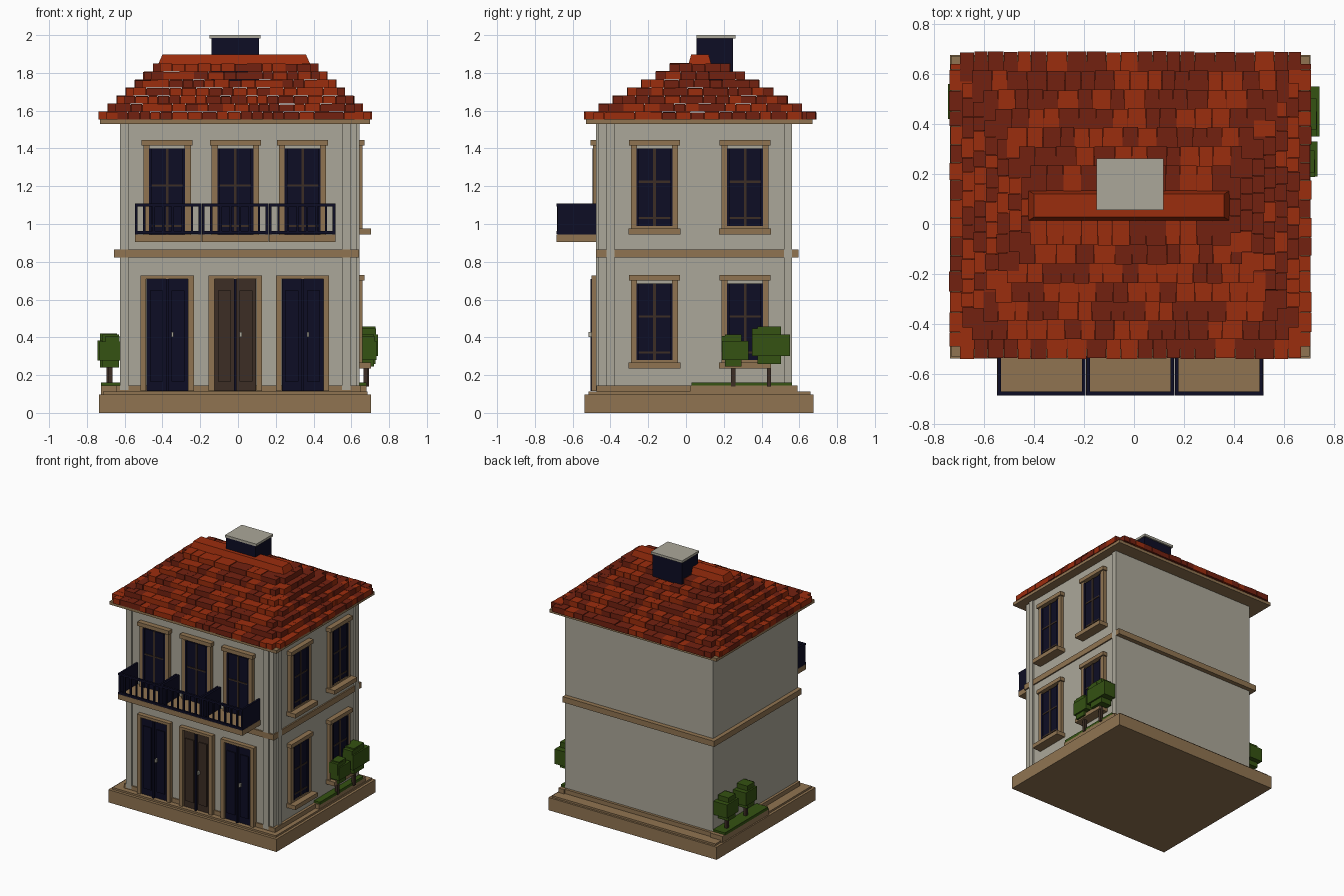
import bpy
import bmesh
import random
from mathutils import Vector

random.seed(4)
if "Cube" in bpy.data.objects:
    bpy.data.objects.remove(bpy.data.objects["Cube"], do_unlink=True)


def material(name, *rgb):
    mat = bpy.data.materials.new(name)
    mat.use_nodes = True
    mat.diffuse_color = (*rgb, 1)
    mat.node_tree.nodes["Principled BSDF"].inputs["Base Color"].default_value = (*rgb, 1)
    return mat


STONE = material("pale plaster", .41, .39, .32)
TAN = material("tan stone", .28, .175, .083)
NAVY = material("dark navy", .004, .004, .018)
BROWN = material("dark brown wood", .045, .027, .018)
RED = material("bright roof red", .33, .026, .004)
RUST = material("dark roof red", .17, .015, .005)
GREEN = material("leaf green", .035, .085, .006)


class Part:
    """Collects boxes into one named object."""

    def __init__(self, name, *mats):
        self.name, self.mats, self.bm = name, mats, bmesh.new()

    def box(self, x, y, z, slot=0):
        lo, hi = Vector((x[0], y[0], z[0])), Vector((x[1], y[1], z[1]))
        verts = bmesh.ops.create_cube(self.bm, size=1)["verts"]
        for v in verts:
            v.co = (lo + hi) / 2 + v.co * (hi - lo)
        for face in {f for v in verts for f in v.link_faces}:
            face.material_index = slot
        return verts

    def finish(self):
        mesh = bpy.data.meshes.new(self.name)
        self.bm.to_mesh(mesh)
        self.bm.free()
        for mat in self.mats:
            mesh.materials.append(mat)
        obj = bpy.data.objects.new(self.name, mesh)
        bpy.context.collection.objects.link(obj)
        return obj


def solid(name, mat, x, y, z):
    part = Part(name, mat)
    part.box(x, y, z)
    return part.finish()


def span(centre, width):
    return centre - width / 2, centre + width / 2


# Wall limits shared by everything attached to the house
LEFT, RIGHT, FRONT, BACK = -.625, .63, -.465, .56
EAVE = 1.53

# Base, plinths, walls, belt and eave board
solid("base_slab", TAN, (-.735, .705), (-.537, .675), (0, .098))
solid("base_step", TAN, (-.715, .685), (-.515, .66), (.09, .112))
solid("wall_plinth", TAN, (LEFT - .02, RIGHT + .02), (FRONT - .01, BACK + .02), (.1, .145))
solid("walls", STONE, (LEFT, RIGHT), (FRONT, BACK), (.1, EAVE))
solid("belt_course", TAN, (LEFT - .032, RIGHT + .01), (FRONT - .012, BACK + .035), (.822, .866))
solid("eave_board", TAN, (-.73, .7), (-.53, .67), (EAVE, EAVE + .025))

# Pilasters on the front and the right wall
pilasters = Part("pilasters", STONE)
for x in (LEFT + .023, .572):
    pilasters.box(span(x, .045), (FRONT - .012, FRONT), (.12, EAVE))
for y in (FRONT + .065, BACK - .02):
    pilasters.box((RIGHT, RIGHT + .012), span(y, .043), (.145, EAVE))
pilasters.finish()


def front_wall(u, d, z):
    return u, (FRONT - d[1], FRONT - d[0]), z


def side_wall(u, d, z):
    return (RIGHT + d[0], RIGHT + d[1]), u, z


# Windows: frame, glass, glazing bars and optional sill
def window(name, wall, centre, low, high, sill):
    part = Part(name, TAN, NAVY, BROWN)

    def add(u, d, z, slot=0):
        part.box(*wall(u, d, z), slot)

    for side in (-1, 1):
        add(span(centre + side * .109, .032), (0, .028), (low, high + .02))
    add(span(centre, .27), (0, .04), (high + .015, high + .045))
    add(span(centre, .19), (0, .022), (low, high), 1)
    for u in (centre - .088, centre + .088):
        add(span(u, .014), (0, .03), (low, high), 1)
    add(span(centre, .014), (0, .027), (low, high), 2)
    for share in (.1, .57):
        add(span(centre, .18), (0, .026), span(low + (high - low) * share, .011), 2)
    if sill:
        add(span(centre, .275), (0, .075), (low - .045, low - .013))
        add(span(centre, .25), (0, .028), (low - .02, low))
    part.finish()


BAYS = {"left": -.375, "middle": -.014, "right": .342}
for bay, x in BAYS.items():
    window("upper_window_" + bay, front_wall, x, .945, 1.4, False)
for spot, y in {"front": -.167, "rear": .313}.items():
    window("side_lower_window_" + spot, side_wall, y, .28, .685, True)
    window("side_upper_window_" + spot, side_wall, y, .99, 1.4, True)


# Double doors with frame, leaves, panels and a handle
def door(name, x, leaf, gap):
    part = Part(name, TAN, leaf, gap, STONE)

    def add(u, d, z, slot):
        part.box(*front_wall(u, d, z), slot)

    bottom, top = .115, .708
    for side in (-1, 1):
        add(span(x + side * .126, .03), (0, .035), (bottom, top + .02), 0)
        add(span(x + side * .057, .105), (0, .022), (bottom, top), 1)
        add(span(x + side * .057, .07), (0, .03), (bottom + .05, top - .06), 1)
    add(span(x, .28), (0, .035), (top, top + .02), 0)
    add(span(x, .014), (0, .04), (bottom, top), 2)
    add(span(x + .028, .012), (.03, .05), span(.415, .026), 3)
    part.finish()


for bay, x in BAYS.items():
    middle = bay == "middle"
    door("door_" + bay, x, BROWN if middle else NAVY, NAVY)

# Three balconies with solid end panels and open front railings
WIDTH, OUT = .353, -.685
for bay, x in zip(BAYS, (-.37, -.015, .34)):
    solid("balcony_floor_" + bay, TAN, span(x, WIDTH), (OUT, FRONT), (.905, .945))
    rail = Part("balcony_railing_" + bay, NAVY)
    for side in (-1, 1):
        rail.box(span(x + side * (WIDTH / 2 - .008), .014), (OUT + .005, FRONT), (.94, 1.108))
    for z in (.954, 1.1):
        rail.box(span(x, WIDTH), (OUT, OUT + .016), span(z, .016))
    for i in range(1, 7):
        rail.box(span(x + (i / 7 - .5) * WIDTH, .012), (OUT + .002, OUT + .014), (.95, 1.1))
    rail.finish()

# Roof: stepped core covered by rows of tiles
ROWS, RISE = 7, .0425
core = Part("roof_core", RUST)
tiles = Part("roof_tiles", RED, RUST)


def cuts(start, end):
    """Splits a row into tiles of uneven width."""
    points = [start]
    while points[-1] < end - .1:
        points.append(points[-1] + random.uniform(.05, .085))
    points.append(end)
    return zip(points, points[1:])


for row in range(ROWS):
    x0, x1 = -.738 + .047 * row, .71 - .047 * row
    y0, y1 = -.54 + .0755 * row, .69 - .0755 * row
    z = EAVE + .022 + RISE * row
    core.box((x0 + .045, x1 - .045), (y0 + .04, y1 - .04), (z, z + RISE - .006))
    for a, b in cuts(x0 + .042, x1 - .042):
        for edge, inward in ((y0, 1), (y1, -1)):
            outer = edge + inward * random.uniform(0, .005)
            pair = sorted((outer, edge + inward * .12))
            lift = random.uniform(-.004, .002)
            tiles.box((a + .001, b - .001), pair, (z, z + RISE + lift), random.random() < .6)
    for a, b in cuts(y0 + .05, y1 - .05):
        for edge, inward in ((x0, 1), (x1, -1)):
            outer = edge + inward * random.uniform(0, .007)
            pair = sorted((outer, edge + inward * .09))
            lift = random.uniform(-.004, .002)
            tiles.box(pair, (a + .001, b - .001), (z, z + RISE + lift), random.random() < .6)
core.finish()
tiles.finish()

# Tapered ridge cap
ridge = Part("ridge_cap", RED)
for v in ridge.box((-.425, .385), (.012, .135), (1.84, 1.897)):
    if v.co.z > 1.87:
        v.co.x -= .025 if v.co.x > 0 else -.025
        v.co.y += .015 if v.co.y < .05 else -.015
ridge.finish()

# Chimney
solid("chimney", NAVY, (-.14, .11), (.055, .25), (1.75, 1.985))
solid("chimney_cap", STONE, (-.15, .118), (.055, .262), (1.982, 2))


# Planting beds and blocky trees on both sides
def tree(name, x, y, width, low, high):
    part = Part(name, GREEN, BROWN)
    mid, tall = (low + high) / 2, high - low
    part.box(span(x, .022), span(y, .022), (.14, mid), 1)
    part.box(span(x, .09), span(y, width * .62), (low, high))
    part.box(span(x, .115), span(y + .01, width), span(mid, tall * .58))
    part.box(span(x + .01, .075), span(y - width * .2, width * .5), span(mid + tall * .2, tall * .5))
    part.finish()


for label, inner, outer in (("left", RIGHT, .68), ("right", LEFT, -.725)):
    edges = sorted((inner, outer))
    solid("planter_" + label, TAN, edges, (.02, .59), (.09, .146))
    solid("grass_" + label, GREEN, edges, (.03, .56), (.14, .162))
tree("left_small_tree", .675, .25, .14, .245, .415)
tree("left_large_tree", .683, .44, .2, .26, .457)
tree("right_small_tree", -.675, .235, .14, .24, .415)
tree("right_large_tree", -.685, .48, .14, .24, .42)
